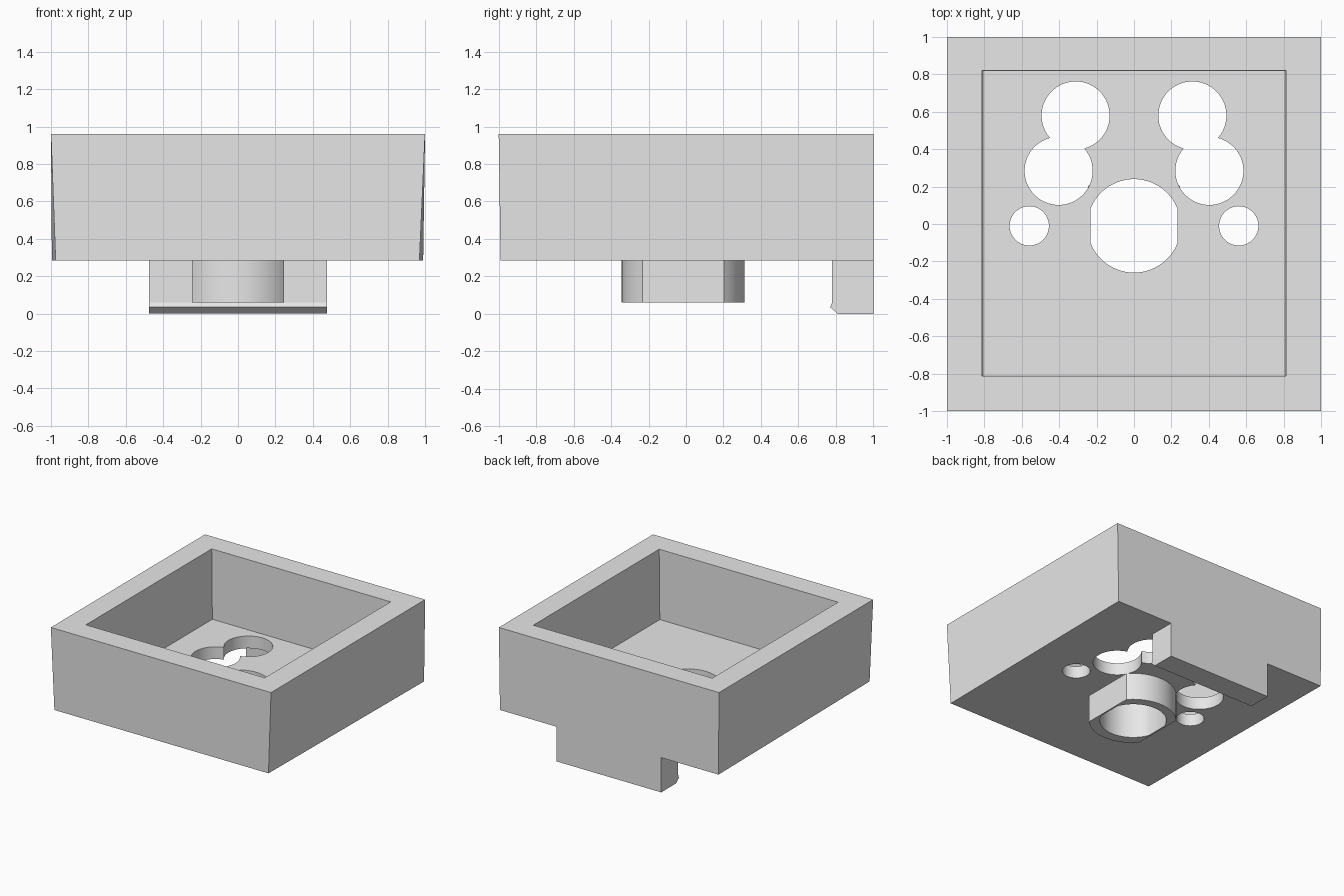
import bpy
import bmesh
import math

old = bpy.data.objects.get("Cube")
if old:
    bpy.data.objects.remove(old)

grey = bpy.data.materials.new("plain grey")
grey.use_nodes = True
grey.diffuse_color = (0.8, 0.8, 0.8, 1)
grey.node_tree.nodes["Principled BSDF"].inputs["Base Color"].default_value = (0.8, 0.8, 0.8, 1)

BOTTOM, FLOOR, TOP = 0.285, 0.385, 0.96


def loft(name, lower, upper):
    """Closed solid between two matching loops of 3D points."""
    bm = bmesh.new()
    a = [bm.verts.new(p) for p in lower]
    b = [bm.verts.new(p) for p in upper]
    bm.faces.new(a)
    bm.faces.new(b)
    for i in range(len(a)):
        j = (i + 1) % len(a)
        bm.faces.new((a[i], a[j], b[j], b[i]))
    bmesh.ops.recalc_face_normals(bm, faces=bm.faces)
    mesh = bpy.data.meshes.new(name)
    bm.to_mesh(mesh)
    bm.free()
    mesh.materials.append(grey)
    obj = bpy.data.objects.new(name, mesh)
    bpy.context.collection.objects.link(obj)
    return obj


def prism(name, outline, z0, z1):
    return loft(name, [(x, y, z0) for x, y in outline], [(x, y, z1) for x, y in outline])


def round_outline(cx, cy, r, flat=None, steps=32):
    """Circle, or a circle with flats cut at x = +-flat."""
    if flat is None:
        angles = [2 * math.pi * i / (2 * steps) for i in range(2 * steps)]
    else:
        start = math.acos(flat / r)
        arc = [start + (math.pi - 2 * start) * i / steps for i in range(steps + 1)]
        angles = arc + [a + math.pi for a in arc]
    return [(cx + r * math.cos(a), cy + r * math.sin(a)) for a in angles]


def cut(obj, cutters):
    """Subtract the cutters, then bake and remove them."""
    for c in cutters:
        mod = obj.modifiers.new("cut", 'BOOLEAN')
        mod.operation = 'DIFFERENCE'
        mod.solver = 'EXACT'
        mod.object = c
    bpy.context.view_layer.update()
    graph = bpy.context.evaluated_depsgraph_get()
    baked = bpy.data.meshes.new_from_object(obj.evaluated_get(graph))
    obj.modifiers.clear()
    obj.data = baked


def rectangle(x, y0, y1, z):
    return [(-x, y0, z), (x, y0, z), (x, y1, z), (-x, y1, z)]


# Tray body, drawn in slightly at the lower front corners
lower = [(-0.975, -0.99, BOTTOM), (0.97, -0.99, BOTTOM), (0.99, 1, BOTTOM), (-0.995, 1, BOTTOM)]
tray = loft("tray_body", lower, rectangle(1, -1, 1, TOP))

# Post with two flat sides under the floor
post = prism("locating_post", round_outline(0, -0.015, 0.328, 0.245), 0.06, BOTTOM)

# Clip tab at the back, with a small catch at its foot
profile = [(0.78, BOTTOM), (0.78, 0.06), (0.77, 0.035), (0.81, 0), (1, 0), (1, BOTTOM)]
loft("clip_tab", [(-0.475, y, z) for y, z in profile], [(0.475, y, z) for y, z in profile])

# Cutters: the cavity, the bore and the mirrored floor holes
cavity = loft("cavity_cutter", rectangle(0.805, -0.81, 0.817, FLOOR),
              rectangle(0.813, -0.813, 0.82, TOP + 0.01))
bore = prism("bore_cutter", round_outline(0, -0.01, 0.25, 0.232), -0.1, 0.6)
cutters = [cavity, bore]
for side in (-1, 1):
    for x, y, r in ((0.312, 0.58, 0.182), (0.403, 0.284, 0.182), (0.56, -0.01, 0.105)):
        cutters.append(prism("hole_cutter", round_outline(side * x, y, r), 0.1, 0.6))
cut(tray, cutters)
cut(post, [bore])
for c in cutters:
    bpy.data.objects.remove(c)

# Smooth the round walls and keep the corners sharp
for obj in (tray, post):
    bpy.ops.object.select_all(action='DESELECT')
    obj.select_set(True)
    bpy.context.view_layer.objects.active = obj
    bpy.ops.object.shade_smooth_by_angle(angle=math.radians(30))
